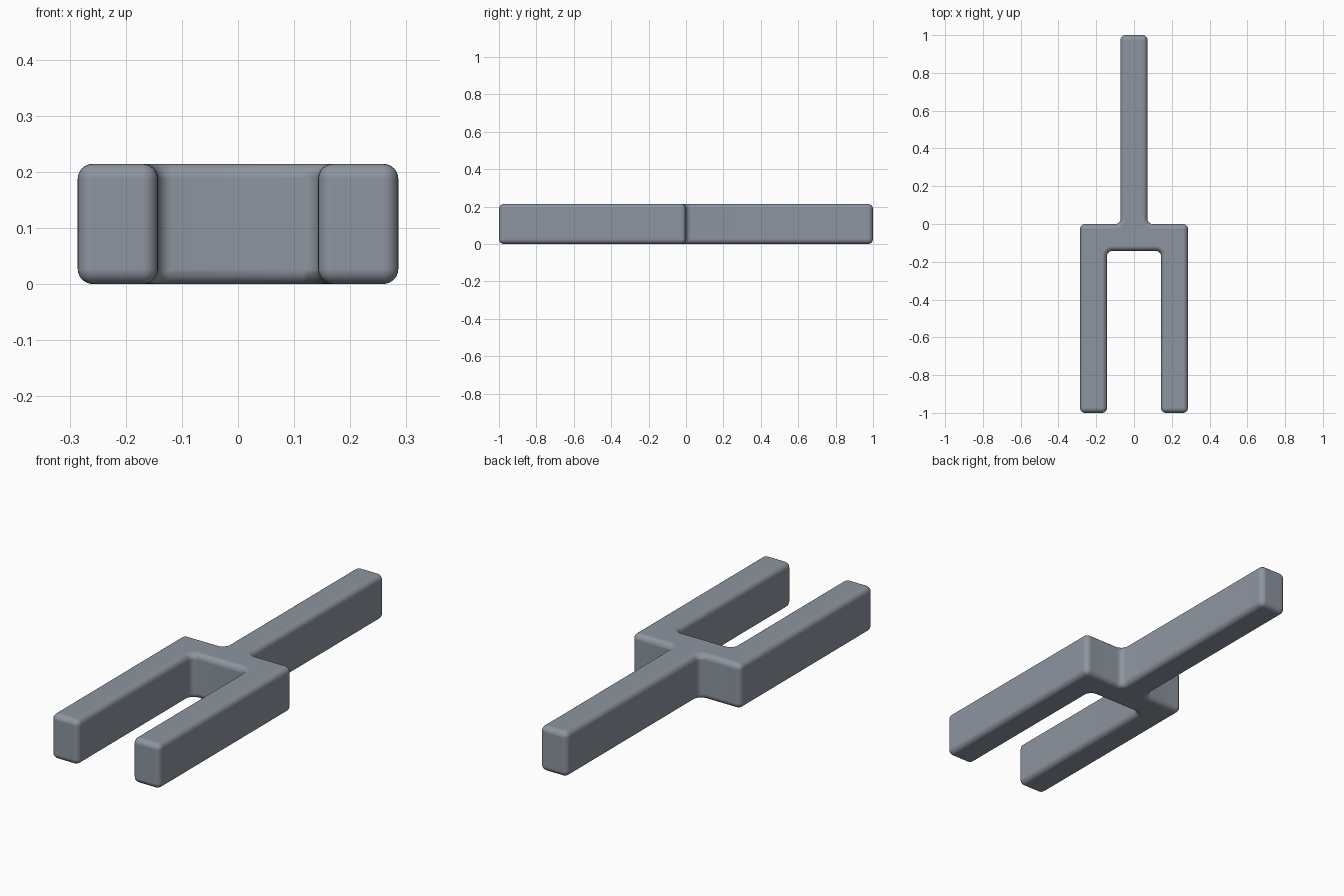
import bpy
import bmesh

if "Cube" in bpy.data.objects:
    bpy.data.objects.remove(bpy.data.objects["Cube"])

U = 1 / 7          # bar width
HEIGHT = 1.5 * U
ROUND = 0.027

# Right half of the fork outline, mirrored to the left
half = [(U / 2, 1), (U / 2, 0), (2 * U, 0), (2 * U, -1), (U, -1), (U, -U)]
outline = half + [(-x, y) for x, y in reversed(half)]

# Two-pronged fork body: extruded outline
bm = bmesh.new()
face = bm.faces.new([bm.verts.new((x, y, 0)) for x, y in outline])
top = bmesh.ops.extrude_face_region(bm, geom=[face])["geom"]
bmesh.ops.translate(bm, vec=(0, 0, HEIGHT),
                    verts=[v for v in top if isinstance(v, bmesh.types.BMVert)])
bmesh.ops.recalc_face_normals(bm, faces=bm.faces)

# Fillet the four inner corners first, so the rim can follow them round
inner = [e for e in bm.edges if e.is_manifold and not e.is_convex]
bmesh.ops.bevel(bm, geom=inner, offset=ROUND, segments=6, profile=0.5,
                affect="EDGES")
mesh = bpy.data.meshes.new("two_pronged_fork")
bm.to_mesh(mesh)
bm.free()
fork = bpy.data.objects.new("two_pronged_fork", mesh)
bpy.context.collection.objects.link(fork)

# Smooth rounded outer edges
mesh.shade_smooth()
bevel = fork.modifiers.new("rounded_edges", "BEVEL")
bevel.width = ROUND
bevel.segments = 6
bevel.limit_method = "ANGLE"
bevel.use_clamp_overlap = False
bevel.harden_normals = True

# Dark blue-grey colour
paint = bpy.data.materials.new("dark_grey")
paint.diffuse_color = (0.27, 0.30, 0.35, 1)
paint.use_nodes = True
paint.node_tree.nodes["Principled BSDF"].inputs["Base Color"].default_value = paint.diffuse_color
mesh.materials.append(paint)
